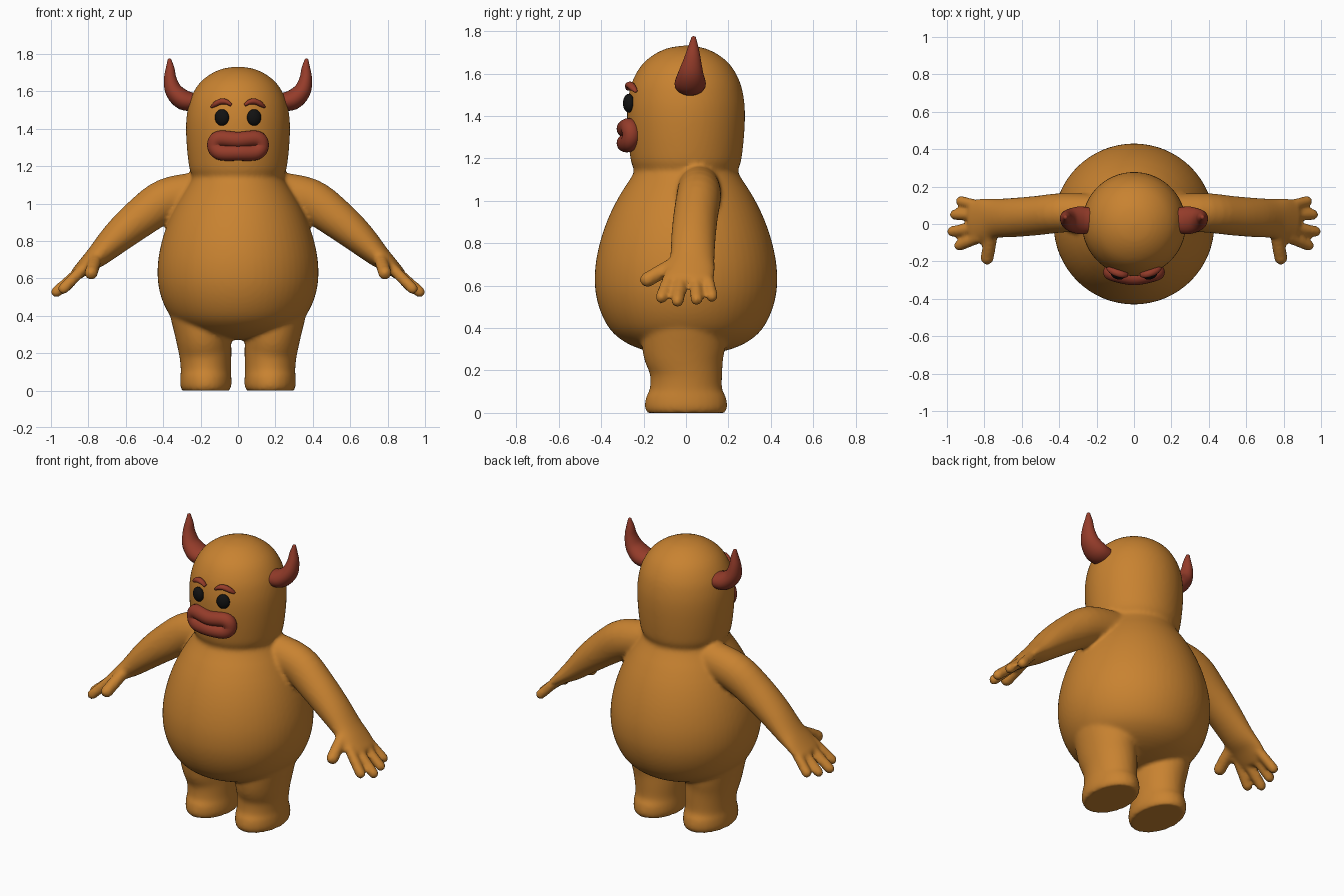
import bpy, bmesh, math
from mathutils import Vector

if "Cube" in bpy.data.objects:
    bpy.data.objects.remove(bpy.data.objects["Cube"])


def material(name, rgb):
    m = bpy.data.materials.new(name)
    m.diffuse_color = (*rgb, 1)
    m.use_nodes = True
    m.node_tree.nodes["Principled BSDF"].inputs["Base Color"].default_value = m.diffuse_color
    return m


FUR = material("orange_fur", (0.58, 0.225, 0.03))
RED = material("brick_red", (0.30, 0.045, 0.023))
BLACK = material("eye_black", (0.006, 0.006, 0.006))


def spline(pts, closed, n):
    """Catmull-Rom through rows of (x, y, z, side radius, up radius)."""
    out, c = [], len(pts)
    get = (lambda i: pts[i % c]) if closed else (lambda i: pts[max(0, min(c - 1, i))])
    for i in range(c if closed else c - 1):
        p = [get(i + k) for k in (-1, 0, 1, 2)]
        for s in range(n):
            t = s / n
            out.append([0.5 * (2 * b + (d - a) * t + (2 * a - 5 * b + 4 * d - e) * t * t
                               + (3 * b - a - 3 * d + e) * t ** 3) for a, b, d, e in zip(*p)])
    return out if closed else out + [list(pts[-1])]


def tube(bm, pts, segs=24, closed=False, round_end=False, n=4):
    """Sweep an ellipse along a path, its side axis kept near y."""
    rows = spline(pts, closed, n)
    c = len(rows)
    centres = [Vector(r[:3]) for r in rows]
    rings = []

    def ring(p, t, a, b):
        side = Vector((0, 1, 0))
        side = (side - t * side.dot(t)).normalized()
        up = t.cross(side)
        rings.append([bm.verts.new(p + side * a * math.cos(w) + up * b * math.sin(w))
                      for w in (2 * math.pi * k / segs for k in range(segs))])

    for i, r in enumerate(rows):
        if closed:
            t = centres[(i + 1) % c] - centres[i - 1]
        else:
            t = centres[min(i + 1, c - 1)] - centres[max(i - 1, 0)]
        t.normalize()
        ring(centres[i], t, r[3], r[4])
    if round_end:
        a, b = rows[-1][3:]
        for w in (0.3, 0.6, 0.9, 1.2, 1.45):
            ring(centres[-1] + t * min(a, b) * math.sin(w), t, a * math.cos(w), b * math.cos(w))
    faces = []
    for i in range(len(rings) if closed else len(rings) - 1):
        r, q = rings[i], rings[(i + 1) % len(rings)]
        for k in range(segs):
            j = (k + 1) % segs
            faces.append(bm.faces.new((r[k], r[j], q[j], q[k])))
    if not closed:
        bm.faces.new(rings[0][::-1])
        bm.faces.new(rings[-1])


def finish(name, bm, mat):
    bmesh.ops.recalc_face_normals(bm, faces=bm.faces)
    me = bpy.data.meshes.new(name)
    bm.to_mesh(me)
    bm.free()
    me.materials.append(mat)
    ob = bpy.data.objects.new(name, me)
    bpy.context.collection.objects.link(ob)
    for p in me.polygons:
        p.use_smooth = True
    return ob


def flip(pts, s):
    return [(p[0] * s, *p[1:]) for p in pts]


# Torso and head, turned around z: (radius, height)
profile = [(.01, .27), (.12, .28), (.21, .30), (.29, .335), (.355, .39), (.40, .47),
           (.425, .56), (.43, .65), (.42, .74), (.395, .84), (.357, .94), (.31, 1.03),
           (.265, 1.10), (.245, 1.14), (.258, 1.18), (.266, 1.23), (.274, 1.31),
           (.278, 1.40), (.273, 1.48), (.254, 1.56), (.213, 1.635), (.155, 1.687),
           (.085, 1.72), (.01, 1.732)]
bm = bmesh.new()
tube(bm, [(0, 0, z, r, r) for r, z in profile], 64, n=3)

# Limbs
leg = [(.172, 0, 0, .185, .128), (.172, 0, .03, .194, .137), (.172, 0, .075, .188, .136),
       (.172, 0, .115, .170, .134), (.175, 0, .20, .172, .140), (.186, -.01, .30, .195, .150),
       (.20, -.01, .45, .20, .172), (.21, 0, .60, .19, .19)]
arm = [(.20, .06, 1.06, .10, .11), (.38, .06, 1.02, .105, .115), (.52, .045, .925, .105, .105),
       (.64, .035, .825, .105, .088), (.74, .03, .73, .105, .065), (.80, .022, .68, .115, .048),
       (.855, .015, .63, .115, .036)]
# Fingers and thumb: start, tip, radius
digits = [((.82, .095, .66), (.925, .122, .55), .029),
          ((.82, .045, .66), (.957, .05, .535), .029),
          ((.82, -.02, .66), (.970, -.04, .528), .030),
          ((.82, -.07, .66), (.933, -.115, .545), .030),
          ((.76, -.04, .71), (.785, -.182, .628), .036)]
for s in (1, -1):
    tube(bm, flip(leg, s), 40)
    tube(bm, flip(arm, s), 32, round_end=True)
    for a, b, r in digits:
        tube(bm, flip([(*a, r, r), (*b, r, r)], s), 16, round_end=True, n=6)

# Fuse into one soft skin
body = finish("body", bm, FUR)
rm = body.modifiers.new("fuse", 'REMESH')
rm.mode = 'VOXEL'
rm.voxel_size = 0.012
rm.use_smooth_shade = True
sm = body.modifiers.new("soften", 'SMOOTH')
sm.factor = 0.5
sm.iterations = 5
bpy.context.view_layer.objects.active = body
body.select_set(True)
for m in ("fuse", "soften"):
    bpy.ops.object.modifier_apply(modifier=m)

# Horns, brows and eyes
horn = [(.225, .02, 1.543, .066, .045), (.29, .02, 1.553, .074, .054),
        (.342, .023, 1.60, .060, .047), (.362, .03, 1.665, .041, .034),
        (.363, .034, 1.72, .026, .024), (.366, .036, 1.765, .012, .011)]
brow = [(.036, -.272, 1.526, .012, .008), (.062, -.270, 1.543, .018, .014),
        (.092, -.262, 1.545, .019, .016), (.120, -.250, 1.532, .017, .014),
        (.138, -.238, 1.518, .010, .008)]
for s, label in ((1, "left"), (-1, "right")):
    bm = bmesh.new()
    tube(bm, flip(horn, s), 24, round_end=True)
    finish(label + "_horn", bm, RED)
    bm = bmesh.new()
    tube(bm, flip(brow, s), 16, round_end=True)
    finish(label + "_brow", bm, RED)
    bm = bmesh.new()
    bmesh.ops.create_uvsphere(bm, u_segments=24, v_segments=16, radius=1)
    eye = finish(label + "_eye", bm, BLACK)
    eye.scale = (.039, .026, .044)
    eye.location = (.086 * s, -.270, 1.46)
    eye.rotation_euler = (0, 0, .3 * s)

# Thick lips, a closed ring wrapped round the face
ring = [(-.122, 1.31), (-.10, 1.346), (0, 1.340), (.10, 1.346),
        (.122, 1.31), (.095, 1.275), (0, 1.272), (-.095, 1.275)]
bm = bmesh.new()
tube(bm, [(x, -math.sqrt(.285 ** 2 - x * x), z, .042, .043) for x, z in ring],
     20, closed=True, n=6)
finish("lips", bm, RED)
